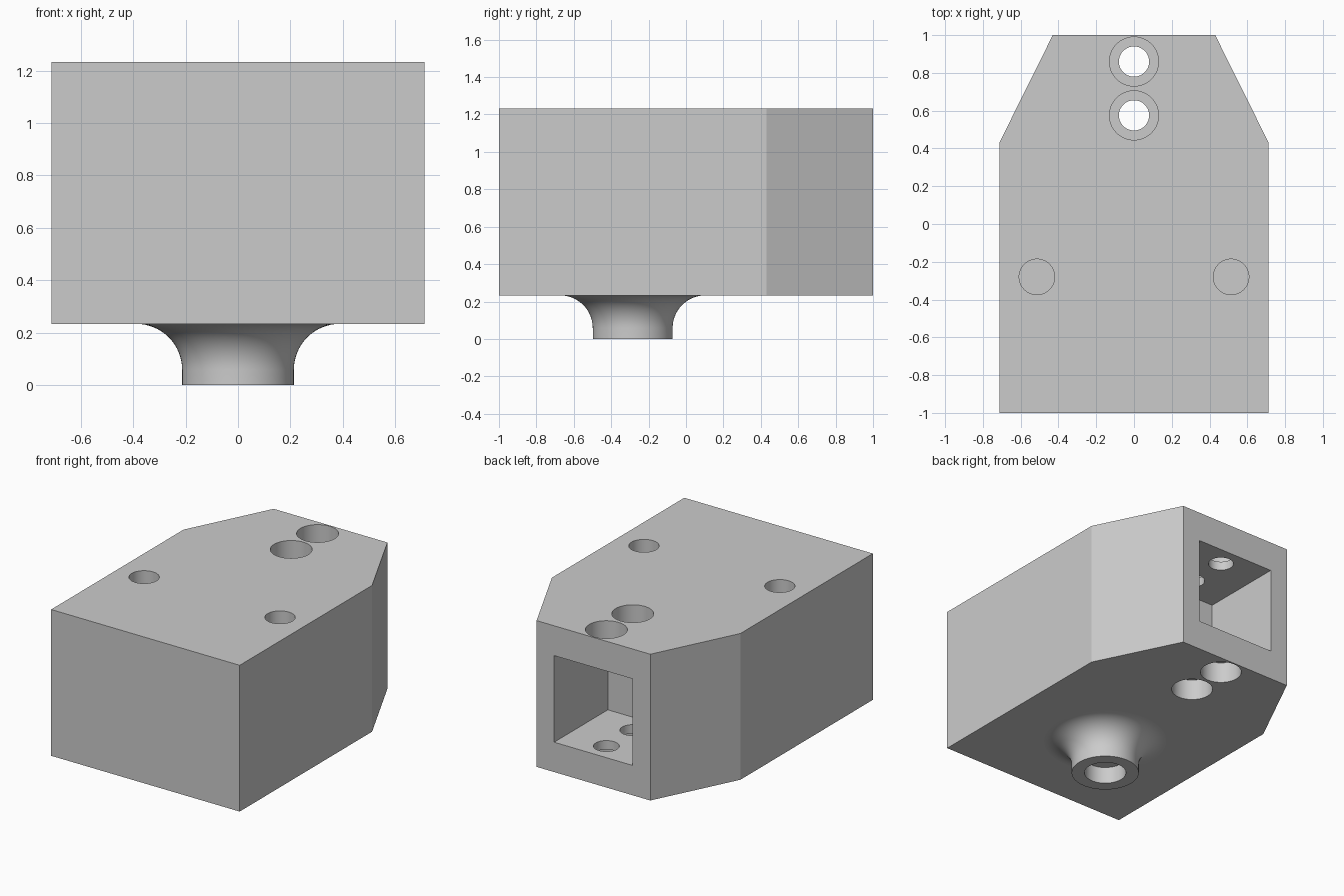
import bpy, bmesh, math

if "Cube" in bpy.data.objects:
    bpy.data.objects.remove(bpy.data.objects["Cube"])

Z0, Z1 = 0.233, 1.233          # body underside and top
BOSS_Y = -0.285

grey = bpy.data.materials.new("plain grey")
grey.diffuse_color = (0.6, 0.6, 0.6, 1)
grey.use_nodes = True
grey.node_tree.nodes["Principled BSDF"].inputs["Base Color"].default_value = grey.diffuse_color


def make(name, bm):
    bmesh.ops.recalc_face_normals(bm, faces=bm.faces)
    me = bpy.data.meshes.new(name)
    bm.to_mesh(me)
    bm.free()
    me.materials.append(grey)
    ob = bpy.data.objects.new(name, me)
    bpy.context.collection.objects.link(ob)
    return ob


def prism(name, pts, z0, z1):
    bm = bmesh.new()
    face = bm.faces.new([bm.verts.new((x, y, z0)) for x, y in pts])
    ext = bmesh.ops.extrude_face_region(bm, geom=[face])
    top = [v for v in ext["geom"] if isinstance(v, bmesh.types.BMVert)]
    bmesh.ops.translate(bm, vec=(0, 0, z1 - z0), verts=top)
    return make(name, bm)


def lathe(name, profile, x, y, n=64):
    """Closed solid of revolution; the profile starts and ends on the axis."""
    bm = bmesh.new()
    vs = [bm.verts.new((x + r, y, z)) for r, z in profile]
    es = [bm.edges.new(p) for p in zip(vs, vs[1:])]
    bmesh.ops.spin(bm, geom=vs + es, cent=(x, y, 0), axis=(0, 0, 1),
                   angle=math.tau, steps=n)
    bmesh.ops.remove_doubles(bm, verts=bm.verts, dist=1e-5)
    return make(name, bm)


def activate(ob):
    bpy.ops.object.select_all(action='DESELECT')
    ob.select_set(True)
    bpy.context.view_layer.objects.active = ob


def cut(target, cutter):
    mod = target.modifiers.new("cut", 'BOOLEAN')
    mod.operation, mod.solver, mod.object = 'DIFFERENCE', 'EXACT', cutter
    activate(target)
    bpy.ops.object.modifier_apply(modifier=mod.name)
    bpy.data.objects.remove(cutter)


# block with two tapered rear corners
half = [(0.713, -1), (0.713, 0.43), (0.43, 1)]
body = prism("block", half + [(-x, y) for x, y in reversed(half)], Z0, Z1)

# square pocket opening at the back
cut(body, prism("pocket_cutter", [(-0.297, 0.42), (0.297, 0.42),
                                  (0.297, 1.1), (-0.297, 1.1)], 0.437, 1.029))

# two through holes, counterbored from the top and the bottom
C = 0.143
for y in (0.86, 0.575):
    cut(body, lathe("bolt_cutter", [
        (0, Z0 - 0.1), (0.13, Z0 - 0.1), (0.13, Z0 + C), (0.08, Z0 + C),
        (0.08, Z1 - C), (0.13, Z1 - C), (0.13, Z1 + 0.1), (0, Z1 + 0.1)], 0, y))

# two blind holes in the top
for x in (-0.514, 0.514):
    cut(body, lathe("blind_cutter", [
        (0, Z1 - 0.45), (0.094, Z1 - 0.45), (0.094, Z1 + 0.1), (0, Z1 + 0.1)],
        x, -0.28))

# flared boss underneath, with a shallow bore
R, F, BORE = 0.2135, 0.175, 0.115
fillet = [(R + F - F * math.cos(a), Z0 - F + F * math.sin(a))
          for a in (math.pi / 2 * i / 16 for i in range(17))]
boss = lathe("flared_boss", [(0, BORE), (0.132, BORE), (0.132, 0), (R, 0)]
             + fillet + [(R + F, Z0 + 0.04), (0, Z0 + 0.04)], 0, BOSS_Y)

for ob in (body, boss):
    activate(ob)
    bpy.ops.object.shade_smooth_by_angle(angle=math.radians(25))
